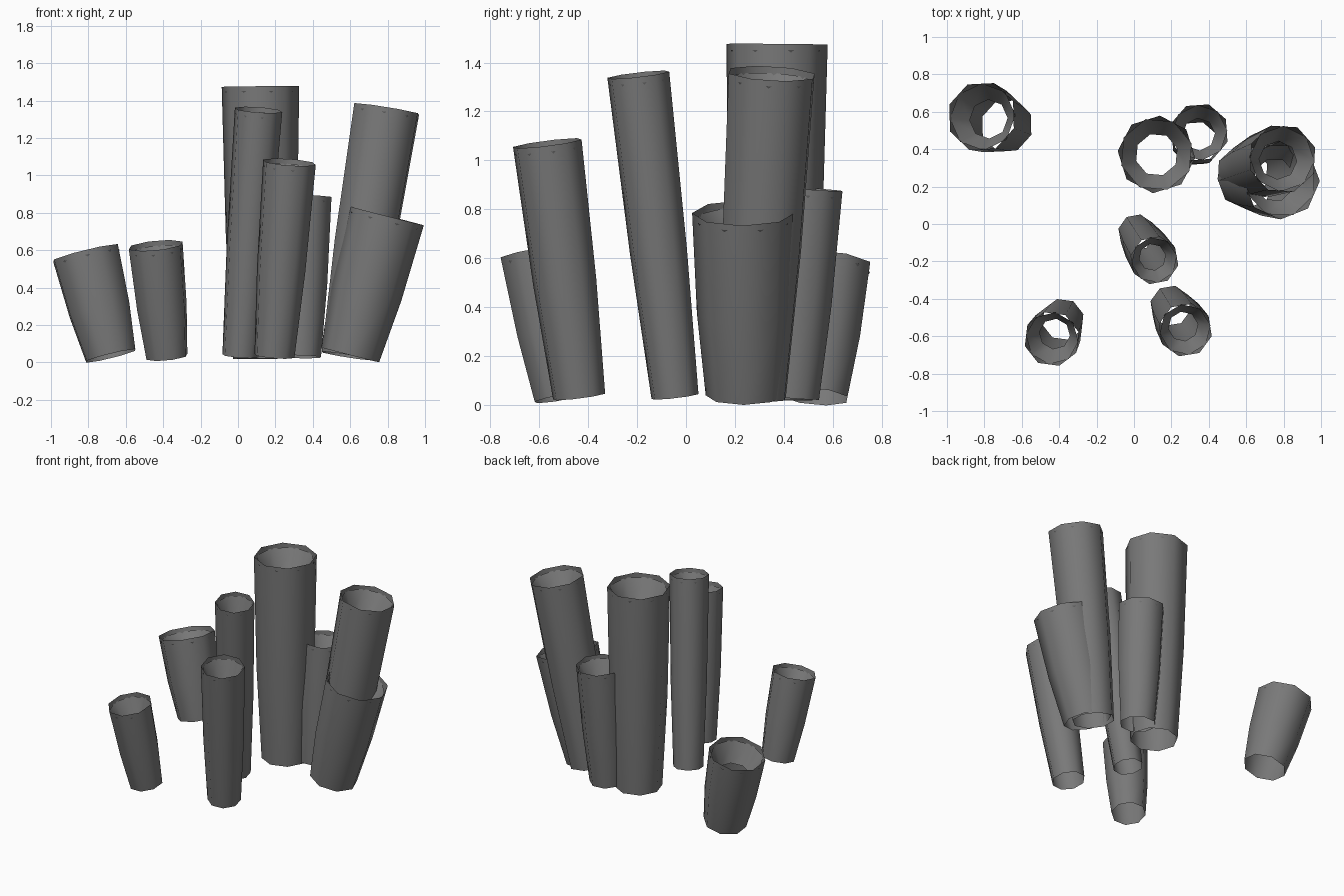
import bpy, bmesh, math
from mathutils import Vector

if "Cube" in bpy.data.objects:
    bpy.data.objects.remove(bpy.data.objects["Cube"])

SIDES = 8

grey = bpy.data.materials.new("stone_grey")
grey.diffuse_color = (0.19, 0.19, 0.19, 1)
grey.use_nodes = True
grey.node_tree.nodes["Principled BSDF"].inputs["Base Color"].default_value = grey.diffuse_color


def loft(name, base, axis, rings, turn):
    """Open tube through (distance, radius) rings along an axis."""
    quat = axis.to_track_quat('Z', 'Y')
    bm = bmesh.new()
    loops = []
    for dist, r in rings:
        loop = []
        for i in range(SIDES):
            a = 2 * math.pi * i / SIDES + turn
            p = Vector((r * math.cos(a), r * math.sin(a), dist))
            loop.append(bm.verts.new(base + quat @ p))
        loops.append(loop)
    for lo, hi in zip(loops, loops[1:]):
        for i in range(SIDES):
            j = (i + 1) % SIDES
            f = bm.faces.new((lo[i], lo[j], hi[j], hi[i]))
            f.smooth = True
    mesh = bpy.data.meshes.new(name)
    bm.to_mesh(mesh)
    bm.free()
    mesh.materials.append(grey)
    obj = bpy.data.objects.new(name, mesh)
    bpy.context.collection.objects.link(obj)
    return obj


# bottom centre, top centre, top radius
tubes = [
    ((-0.68, 0.525, 0.035), (-0.815, 0.575, 0.585), 0.19),
    ((-0.38, -0.51, 0.03), (-0.44, -0.615, 0.625), 0.15),
    ((0.13, 0.36, 0.02), (0.12, 0.372, 1.475), 0.208),
    ((0.33, 0.43, 0.03), (0.35, 0.49, 0.885), 0.158),
    ((0.013, -0.045, 0.035), (0.11, -0.195, 1.35), 0.13),
    ((0.195, -0.437, 0.035), (0.275, -0.567, 1.07), 0.145),
    ((0.58, 0.275, 0.035), (0.795, 0.35, 1.355), 0.186),
    ((0.60, 0.24, 0.04), (0.79, 0.235, 0.785), 0.21),
]

for n, (b, t, r) in enumerate(tubes, 1):
    b, t = Vector(b), Vector(t)
    axis = t - b
    length = axis.length
    # outer wall, tapering in the lower half, open at both ends
    loft(f"tube_wall_{n}", b, axis,
         [(0, r * 0.76), (length * 0.45, r * 0.92), (length, r)], 0)
    # funnel lip just inside the mouth, turned half a side
    loft(f"tube_funnel_{n}", b, axis,
         [(length - 0.025, r * 0.95), (length - 0.16, r * 0.55)],
         math.pi / SIDES)
